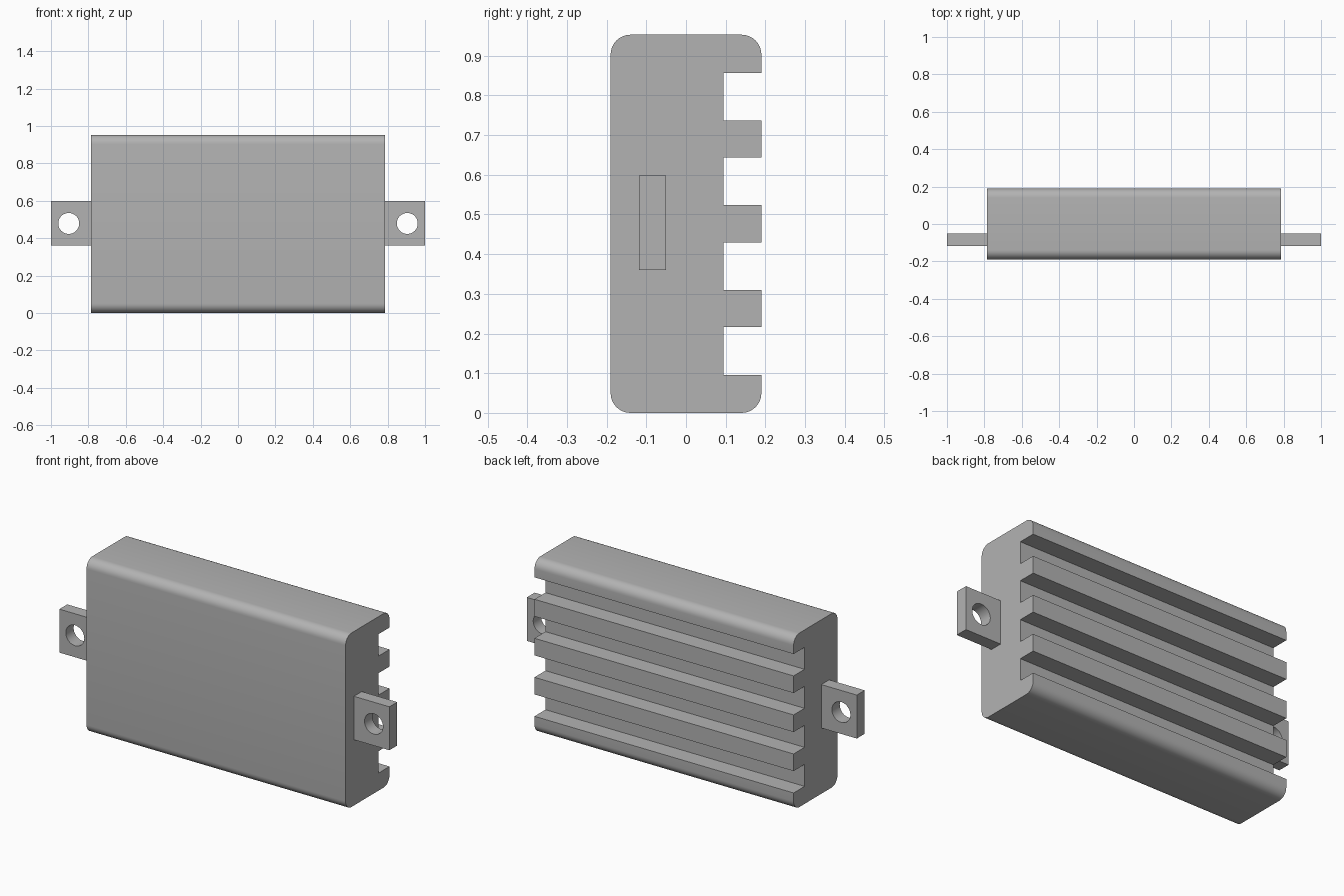
import bpy, bmesh
from math import sin, cos, pi, radians
from mathutils import Vector

cube = bpy.data.objects.get("Cube")
if cube:
    bpy.data.objects.remove(cube, do_unlink=True)

grey = bpy.data.materials.new("aluminium_grey")
grey.use_nodes = True
colour = (0.45, 0.45, 0.45, 1)
grey.diffuse_color = colour
grey.node_tree.nodes["Principled BSDF"].inputs["Base Color"].default_value = colour

HALF_LENGTH, HALF_DEPTH, HEIGHT = 0.785, 0.19, 0.953


def arc(cu, cv, radius, start, end, steps):
    angles = [radians(start + (end - start) * i / steps) for i in range(steps + 1)]
    return [(cu + radius * cos(a), cv + radius * sin(a)) for a in angles]


def extrude_outline(name, loops, place, direction):
    """Fill closed 2D loops (inner loops become holes) and extrude the result."""
    bm = bmesh.new()
    edges = []
    for loop in loops:
        verts = [bm.verts.new(place(u, v)) for u, v in loop]
        edges += [bm.edges.new((verts[i - 1], verts[i])) for i in range(len(verts))]
    bmesh.ops.triangle_fill(bm, edges=edges, use_beauty=True)
    grown = bmesh.ops.extrude_face_region(bm, geom=bm.faces[:])["geom"]
    moved = [g for g in grown if isinstance(g, bmesh.types.BMVert)]
    bmesh.ops.translate(bm, verts=moved, vec=Vector(direction))
    bmesh.ops.recalc_face_normals(bm, faces=bm.faces[:])
    mesh = bpy.data.meshes.new(name)
    bm.to_mesh(mesh)
    bm.free()
    mesh.materials.append(grey)
    obj = bpy.data.objects.new(name, mesh)
    bpy.context.collection.objects.link(obj)
    bpy.ops.object.select_all(action="DESELECT")
    obj.select_set(True)
    bpy.context.view_layer.objects.active = obj
    bpy.ops.object.shade_smooth_by_angle(angle=radians(30))
    return obj


# Finned body: rounded section with four square slots in the back
r = 0.05
y, low, high = HALF_DEPTH - r, r, HEIGHT - r
section = arc(-y, low, r, 270, 180, 8) + arc(-y, high, r, 180, 90, 8)
section += arc(y, high, r, 90, 0, 8)
for i in (1.5, 0.5, -0.5, -1.5):
    mid = HEIGHT / 2 + i * 0.2137
    top, bottom = mid + 0.06, mid - 0.06
    section += [(HALF_DEPTH, top), (0.095, top), (0.095, bottom), (HALF_DEPTH, bottom)]
section += arc(y, low, r, 0, -90, 8)
extrude_outline("finned_body", [section],
                lambda u, v: (-HALF_LENGTH, u, v), (2 * HALF_LENGTH, 0, 0))

# Mounting ears with a screw hole
plate = [(HALF_LENGTH, 0.36), (1, 0.36), (1, 0.598), (HALF_LENGTH, 0.598)]
hole = arc(0.905, 0.479, 0.056, 0, 360, 40)[:-1]
for name, side in (("left_mounting_ear", 1), ("right_mounting_ear", -1)):
    extrude_outline(name, [plate, hole],
                    lambda u, v: (side * u, -0.118, v), (0, 0.068, 0))
